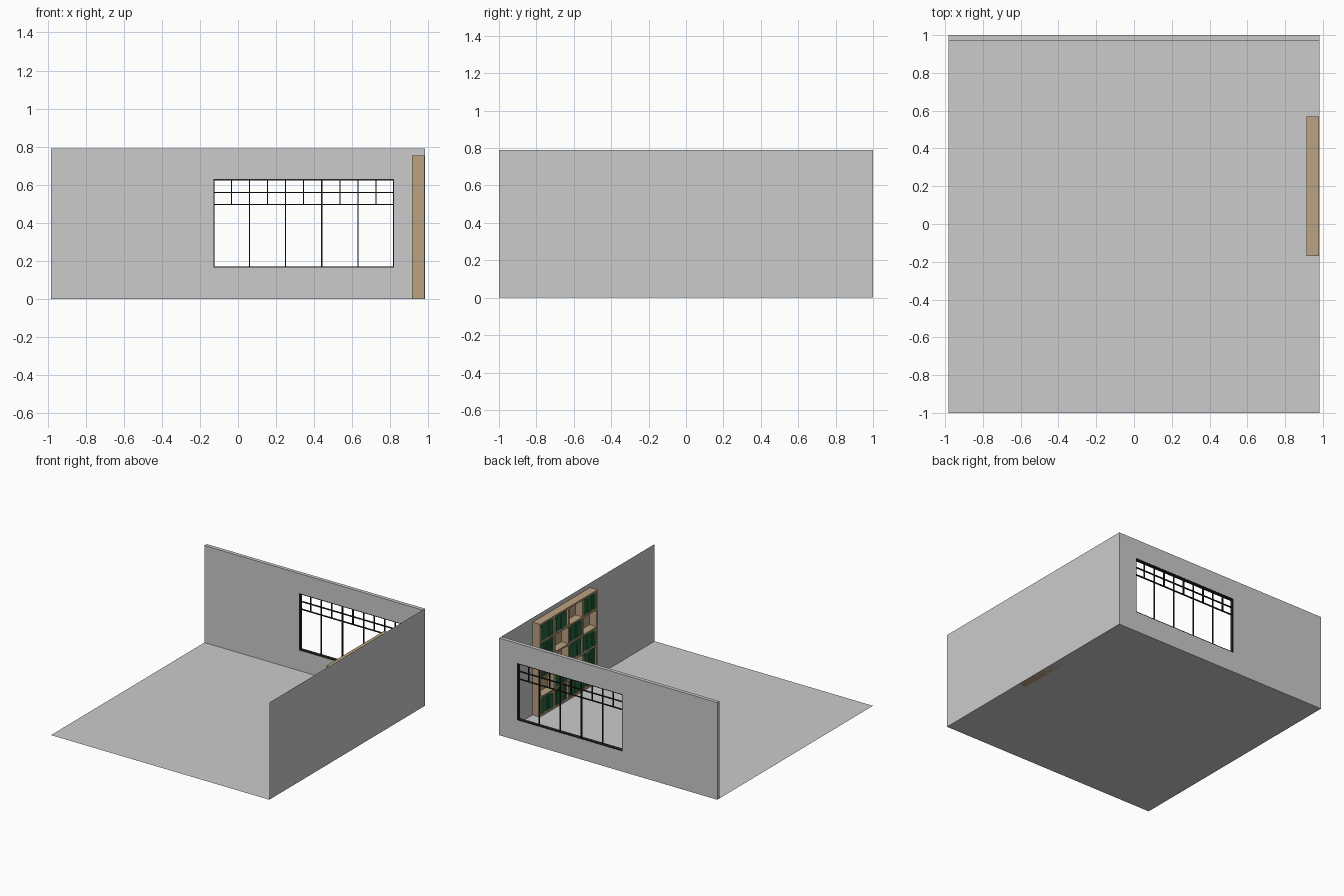
import bpy, bmesh, random
from mathutils import Vector

if "Cube" in bpy.data.objects:
    bpy.data.objects.remove(bpy.data.objects["Cube"])

random.seed(4)
HX, HY, H = 0.982, 1.0, 0.79          # half room width, half depth, wall height
WALL_Y = 0.97                         # inner face of the window wall


def material(name, color):
    m = bpy.data.materials.new(name)
    m.diffuse_color = (*color, 1)
    m.use_nodes = True
    m.node_tree.nodes["Principled BSDF"].inputs["Base Color"].default_value = m.diffuse_color
    return m


def mesh_object(name, verts, faces, mat=None):
    me = bpy.data.meshes.new(name)
    me.from_pydata(verts, [], faces)
    ob = bpy.data.objects.new(name, me)
    bpy.context.collection.objects.link(ob)
    if mat:
        me.materials.append(mat)
    return ob


def boxes(name, spans, mat):
    """One object made of boxes given as (min corner, max corner)."""
    bm = bmesh.new()
    for lo, hi in spans:
        lo, hi = Vector(lo), Vector(hi)
        vs = bmesh.ops.create_cube(bm, size=1)["verts"]
        bmesh.ops.scale(bm, vec=hi - lo, verts=vs)
        bmesh.ops.translate(bm, vec=(lo + hi) / 2, verts=vs)
    ob = mesh_object(name, [], [], mat)
    bm.to_mesh(ob.data)
    bm.free()
    return ob


wood = material("wood", (0.50, 0.36, 0.22))
green = material("green", (0.02, 0.14, 0.05))
dark = material("dark_metal", (0.02, 0.018, 0.016))

# Floor and side wall are single sheets
mesh_object("floor", [(-HX, -HY, 0), (HX, -HY, 0), (HX, HY, 0), (-HX, HY, 0)], [(0, 1, 2, 3)])
mesh_object("side_wall", [(HX, -HY, 0), (HX, -HY, H), (HX, HY, H), (HX, HY, 0)], [(0, 1, 2, 3)])

# Window wall: 3 x 3 panel grid without the centre, thickened
WX0, WX1, WZ0, WZ1 = -0.13, 0.82, 0.165, 0.63
xs, zs = (-HX, WX0, WX1, HX), (0, WZ0, WZ1, H)
verts = [(x, WALL_Y, z) for z in zs for x in xs]
faces = [(j * 4 + i, j * 4 + i + 1, j * 4 + i + 5, j * 4 + i + 4)
         for j in range(3) for i in range(3) if (i, j) != (1, 1)]
wall = mesh_object("window_wall", verts, faces)
solid = wall.modifiers.new("thickness", "SOLIDIFY")
solid.thickness = HY - WALL_Y
solid.offset = -1

# Window frame lining the opening
t = 0.007
Y0, Y1 = WALL_Y + 0.001, HY - 0.001
boxes("window_frame", [
    ((WX0, Y0, WZ0), (WX0 + t, Y1, WZ1)),
    ((WX1 - t, Y0, WZ0), (WX1, Y1, WZ1)),
    ((WX0, Y0, WZ0), (WX1, Y1, WZ0 + t)),
    ((WX0, Y0, WZ1 - t), (WX1, Y1, WZ1)),
], dark)

# Glazing bars: five tall panes below two rows of ten small panes
b, ym, yd = 0.003, 0.985, 0.006
RAIL = 0.497
bars = [((WX0, ym - yd, z - b), (WX1, ym + yd, z + b)) for z in (RAIL, 0.56)]
for i in range(1, 10):
    x = WX0 + (WX1 - WX0) * i / 10
    z0 = WZ0 if i % 2 == 0 else RAIL
    bars.append(((x - b, ym - yd, z0), (x + b, ym + yd, WZ1)))
boxes("glazing_bars", bars, dark)

# Bookcase: outer carcass, dividers, shelves and back
SX0, SX1, SY0, SY1, SH = 0.914, 0.98, -0.17, 0.57, 0.755
COLS, ROWS, p = 4, 5, 0.014
cw, ch = (SY1 - SY0 - p) / COLS, (SH - p) / ROWS
case = [((SX0, SY0 + i * cw, 0), (SX1, SY0 + i * cw + p, SH)) for i in range(COLS + 1)]
case += [((SX0, SY0, j * ch), (SX1, SY1, j * ch + p)) for j in range(ROWS + 1)]
case.append(((SX1 - 0.004, SY0, 0), (SX1, SY1, SH)))
boxes("bookcase", case, wood)

# Books: rows listed top to bottom, columns from the window side
layout = ["##.#", "#.#.", "#.##", ".#.#", "####"]
books = []
for r, row in enumerate(layout):
    z = (ROWS - 1 - r) * ch + p
    for c, mark in enumerate(row):
        if mark != "#":
            continue
        y = SY1 - p - c * cw - 0.004
        n = 6
        step = (cw - p - 0.008) / n
        for k in range(n):
            h = (ch - p) * random.uniform(0.80, 0.95)
            x = SX0 + random.uniform(0.004, 0.012)
            books.append(((x, y - (k + 1) * step + 0.002, z), (SX1 - 0.006, y - k * step, z + h)))
boxes("books", books, green)
